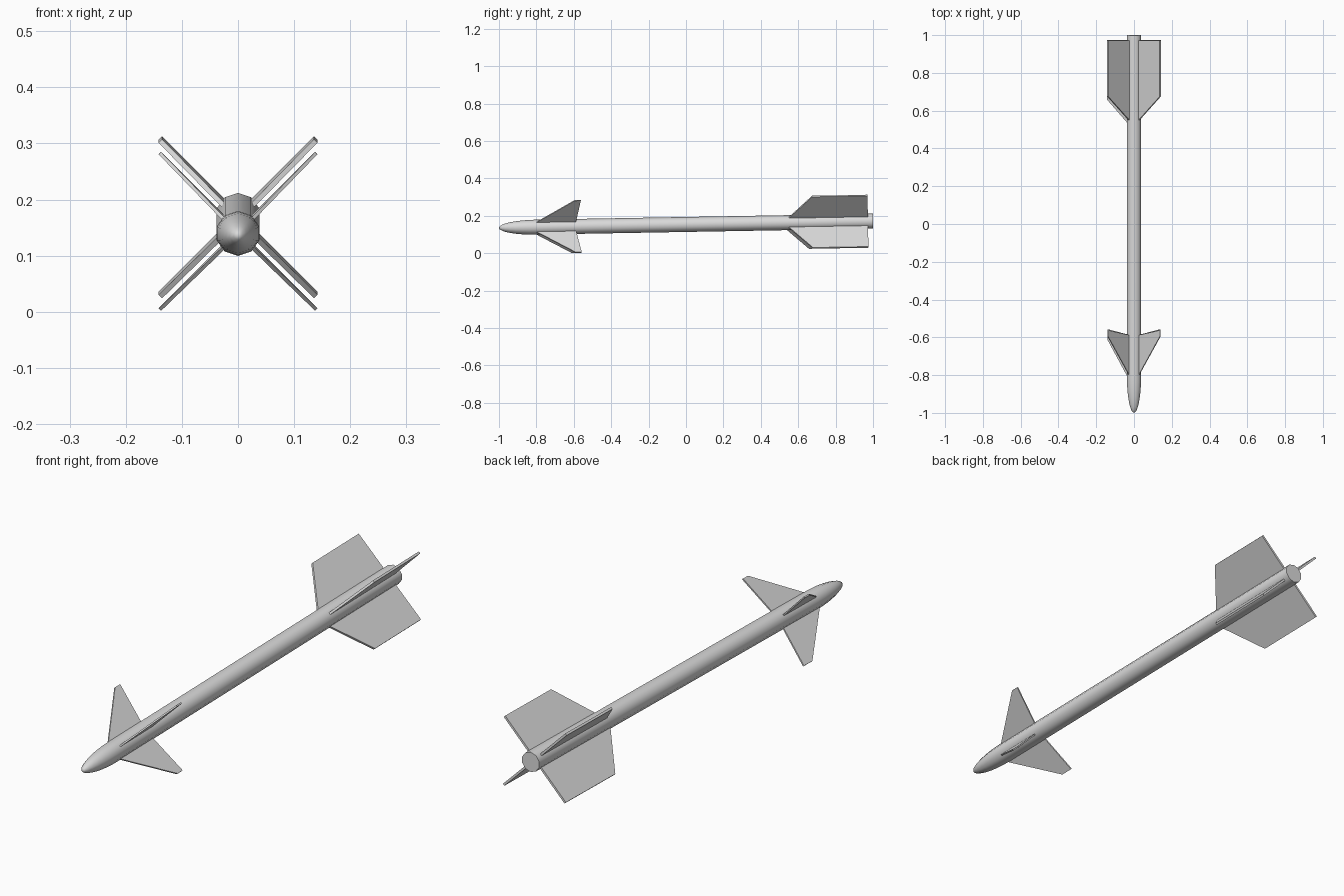
import bpy, bmesh, math
from mathutils import Matrix, Vector

cube = bpy.data.objects.get("Cube")
if cube:
    bpy.data.objects.remove(cube, do_unlink=True)

grey = bpy.data.materials.new("light_grey")
grey.use_nodes = True
COLOUR = (0.7, 0.7, 0.7, 1)
grey.diffuse_color = COLOUR
grey.node_tree.nodes["Principled BSDF"].inputs["Base Color"].default_value = COLOUR

# The whole rocket leans slightly, tail up
LEAN = Matrix.Translation((0, 0, 0.154)) @ Matrix.Rotation(0.0178, 4, 'X')
RADIUS = 0.04
SIDES = 10


def add_object(name, bm):
    bmesh.ops.recalc_face_normals(bm, faces=bm.faces)
    bm.transform(LEAN)
    mesh = bpy.data.meshes.new(name)
    bm.to_mesh(mesh)
    bm.free()
    mesh.materials.append(grey)
    obj = bpy.data.objects.new(name, mesh)
    bpy.context.collection.objects.link(obj)
    return obj


# Body: rounded nose running into a straight tube
def build_body():
    bm = bmesh.new()
    nose_length, steps = 0.2, 8
    profile = []
    for i in range(1, steps + 1):
        t = i / steps * math.pi / 2
        profile.append((-1 + nose_length * (1 - math.cos(t)), RADIUS * math.sin(t)))
    profile.append((1, RADIUS))
    rings = []
    for y, r in profile:
        angles = [math.pi / 2 + 2 * math.pi * k / SIDES for k in range(SIDES)]
        rings.append([bm.verts.new((r * math.cos(a), y, r * math.sin(a))) for a in angles])
    tip = bm.verts.new((0, -1, 0))
    for k in range(SIDES):
        n = (k + 1) % SIDES
        bm.faces.new((tip, rings[0][k], rings[0][n]))
        for a, b in zip(rings, rings[1:]):
            bm.faces.new((a[k], b[k], b[n], a[n]))
    bm.faces.new(rings[-1])
    body = add_object("body", bm)
    bpy.context.view_layer.objects.active = body
    body.select_set(True)
    bpy.ops.object.shade_smooth_by_angle(angle=math.radians(50))
    body.select_set(False)


# Fin: flat plate, outline given as (distance from axis, y)
def build_fin(name, outline, thickness, angle):
    bm = bmesh.new()
    face = bm.faces.new([bm.verts.new((r, y, -thickness / 2)) for r, y in outline])
    ext = bmesh.ops.extrude_face_region(bm, geom=[face])
    top = [v for v in ext["geom"] if isinstance(v, bmesh.types.BMVert)]
    bmesh.ops.translate(bm, verts=top, vec=Vector((0, 0, thickness)))
    bm.transform(Matrix.Rotation(-angle, 4, 'Y'))
    add_object(name, bm)


build_body()
corners = {"upper_left": 45, "upper_right": 135, "lower_right": 225, "lower_left": 315}
for corner, degrees in corners.items():
    # The lower right fins have their leading edge a little further forward
    lead = 0.022 if corner == "lower_right" else 0
    angle = math.radians(degrees)
    front = [(0.025, -0.815 - lead), (0.197, -0.592 - lead), (0.197, -0.56), (0.025, -0.59)]
    rear = [(0.025, 0.54 - lead), (0.196, 0.677 - lead), (0.196, 0.973), (0.025, 0.973)]
    build_fin("front_fin_" + corner, front, 0.006, angle)
    build_fin("tail_fin_" + corner, rear, 0.009, angle)
